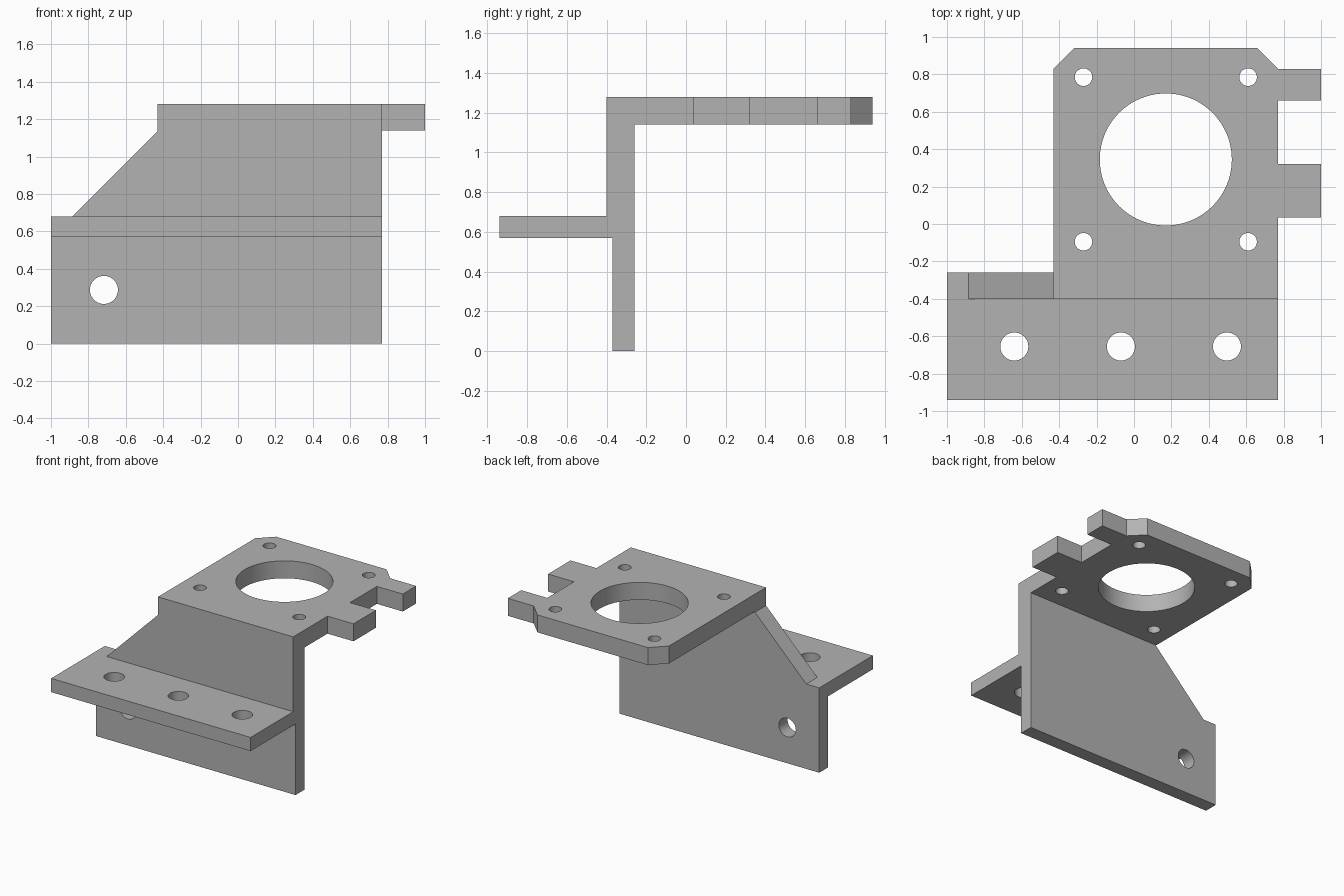
import bpy, bmesh, math
from mathutils import Matrix, Vector

cube = bpy.data.objects.get("Cube")
if cube:
    bpy.data.objects.remove(cube, do_unlink=True)

grey = bpy.data.materials.new("plain_grey")
grey.use_nodes = True
colour = (0.45, 0.45, 0.45, 1)
grey.diffuse_color = colour
grey.node_tree.nodes["Principled BSDF"].inputs["Base Color"].default_value = colour

# Each frame maps (u, v, depth) to (x, y, z)
FLAT = lambda u, v, d: (u, v, d)
FRONT = lambda u, v, d: (u, d, v)


def prism(name, frame, outline, low, high):
    """Extrude a closed outline between two depths."""
    bm = bmesh.new()
    face = bm.faces.new([bm.verts.new(frame(u, v, low)) for u, v in outline])
    moved = bmesh.ops.extrude_face_region(bm, geom=[face], use_keep_orig=True)["geom"]
    shift = Vector(frame(0, 0, high - low))
    bmesh.ops.translate(bm, vec=shift, verts=[g for g in moved if isinstance(g, bmesh.types.BMVert)])
    bmesh.ops.recalc_face_normals(bm, faces=bm.faces)
    mesh = bpy.data.meshes.new(name)
    bm.to_mesh(mesh)
    bm.free()
    mesh.materials.append(grey)
    obj = bpy.data.objects.new(name, mesh)
    bpy.context.collection.objects.link(obj)
    return obj


def rect(u0, u1, v0, v1):
    return [(u0, v0), (u1, v0), (u1, v1), (u0, v1)]


def circle(u, v, r, n):
    return [(u + r * math.cos(math.tau * i / n), v + r * math.sin(math.tau * i / n)) for i in range(n)]


def combine(target, other, operation):
    """Apply a boolean and discard the second object."""
    mod = target.modifiers.new(operation.lower(), 'BOOLEAN')
    mod.operation, mod.solver, mod.object = operation, 'EXACT', other
    bpy.context.view_layer.objects.active = target
    bpy.ops.object.modifier_apply(modifier=mod.name)
    bpy.data.objects.remove(other, do_unlink=True)


LEFT, RIGHT, BACK = -1.0, 0.77, -0.26
SIDE, TOP, UNDER = -0.43, 1.28, 1.14
SHELF_TOP, SHELF_UNDER = 0.68, 0.57

# Wall: thin below the shelf, thicker and sloped above it
bracket = prism("bracket", FRONT, rect(LEFT, RIGHT, 0, SHELF_TOP), -0.37, BACK)
upper_wall = prism("upper_wall", FRONT, [
    (-0.885, SHELF_UNDER), (RIGHT, SHELF_UNDER), (RIGHT, TOP), (SIDE, TOP),
    (SIDE, 1.135), (-0.885, SHELF_TOP)], -0.40, BACK)

# Shelf at the front
shelf = prism("shelf", FLAT, rect(LEFT, RIGHT, -0.94, BACK), SHELF_UNDER, SHELF_TOP)

# Top plate with two clipped corners and two side tabs
top_plate = prism("top_plate", FLAT, [
    (SIDE, -0.40), (RIGHT, -0.40), (RIGHT, 0.035), (1, 0.035), (1, 0.32), (RIGHT, 0.32),
    (RIGHT, 0.66), (1, 0.66), (1, 0.83), (RIGHT, 0.83),
    (0.66, 0.94), (-0.32, 0.94), (SIDE, 0.83)], UNDER, TOP)

for part in (shelf, upper_wall, top_plate):
    combine(bracket, part, 'UNION')

# Large bore and four screw holes in the top plate
holes = [(FLAT, 0.17, 0.345, 0.353, 96, 1, 1.4)]
holes += [(FLAT, 0.17 + sx * 0.44, 0.345 + sy * 0.44, 0.047, 32, 1, 1.4)
          for sx in (-1, 1) for sy in (-1, 1)]
# Three shelf holes and one wall hole
holes += [(FLAT, x, -0.655, 0.075, 40, 0.4, 0.8) for x in (-0.64, -0.07, 0.497)]
holes += [(FRONT, -0.717, 0.287, 0.075, 40, -0.5, -0.1)]
for frame, u, v, r, n, low, high in holes:
    combine(bracket, prism("hole_cutter", frame, circle(u, v, r, n), low, high), 'DIFFERENCE')

bpy.ops.object.select_all(action='DESELECT')
bracket.select_set(True)
bpy.context.view_layer.objects.active = bracket
bpy.ops.object.shade_smooth_by_angle(angle=math.radians(30))
